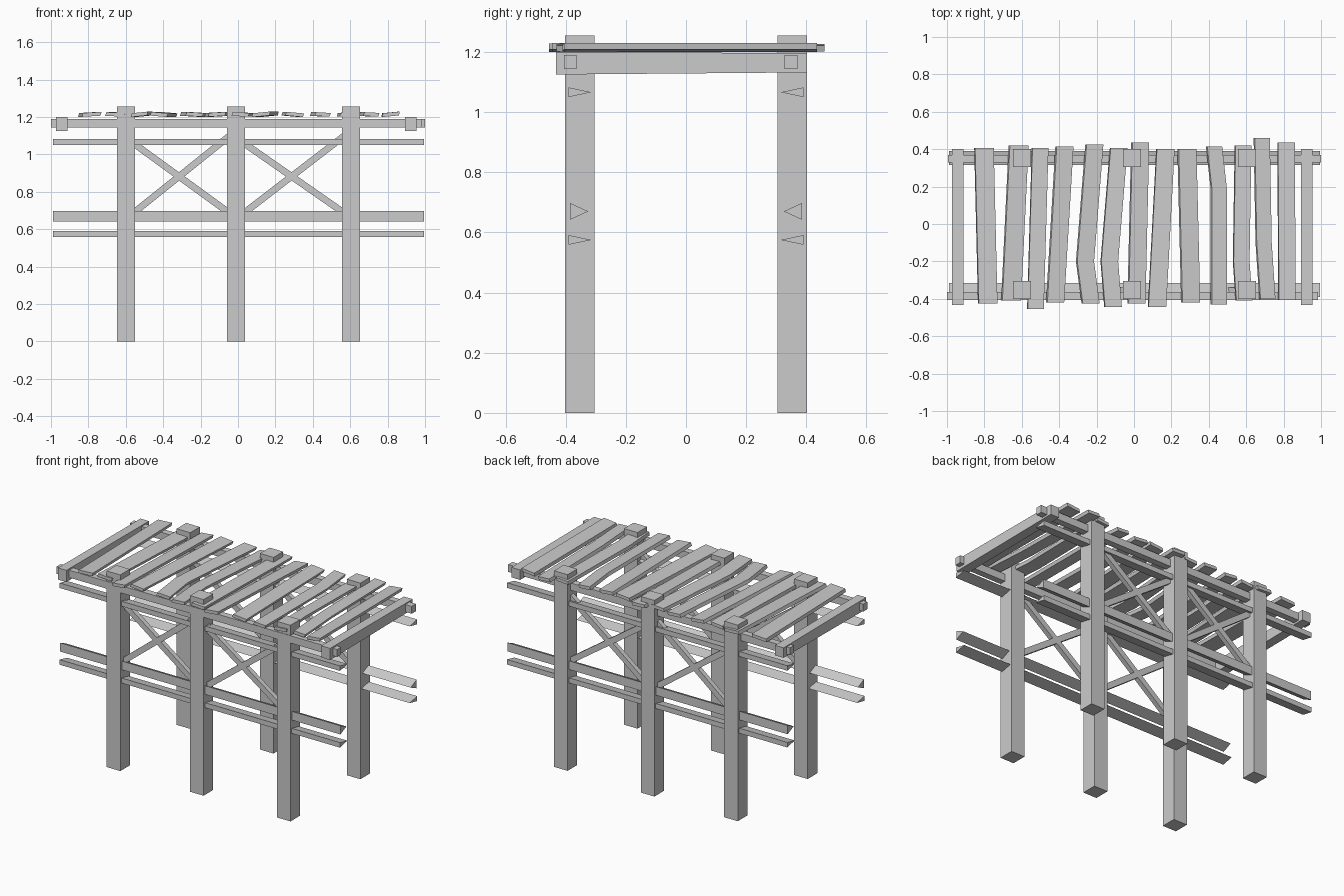
import bpy, bmesh, math
from mathutils import Vector

cube = bpy.data.objects.get("Cube")
if cube:
    bpy.data.objects.remove(cube)

wood = bpy.data.materials.new("grey_wood")
wood.use_nodes = True
GREY = (0.6, 0.6, 0.6, 1)
wood.diffuse_color = GREY
wood.node_tree.nodes["Principled BSDF"].inputs["Base Color"].default_value = GREY


def loft(name, sections):
    """Join equal-sided cross-sections into one closed, flat-faced solid."""
    bm = bmesh.new()
    rings = [[bm.verts.new(p) for p in s] for s in sections]
    n = len(rings[0])
    for a, b in zip(rings, rings[1:]):
        for i in range(n):
            j = (i + 1) % n
            bm.faces.new((a[i], a[j], b[j], b[i]))
    bm.faces.new(rings[0])
    bm.faces.new(rings[-1])
    bmesh.ops.recalc_face_normals(bm, faces=bm.faces)
    mesh = bpy.data.meshes.new(name)
    bm.to_mesh(mesh)
    bm.free()
    mesh.materials.append(wood)
    obj = bpy.data.objects.new(name, mesh)
    bpy.context.collection.objects.link(obj)
    return obj


def box(name, x0, x1, y0, y1, z0, z1):
    ring = [(y0, z0), (y1, z0), (y1, z1), (y0, z1)]
    return loft(name, [[(x, y, z) for y, z in ring] for x in (x0, x1)])


def brace(name, a, b, y, width=0.036, depth=0.03):
    """Flat diagonal bar between two (x, z) points."""
    a, b = Vector((a[0], y, a[1])), Vector((b[0], y, b[1]))
    side = (b - a).normalized().cross(Vector((0, 1, 0))) * width / 2
    out = Vector((0, depth / 2, 0))
    return loft(name, [[p + side + out, p + side - out, p - side - out, p - side + out]
                       for p in (a, b)])


def plank(name, path, width, z, roll, thick=0.02):
    """Worn board following (x, y) points, rolled about its length."""
    c, s = math.cos(roll), math.sin(roll)
    w, t = width / 2, thick / 2
    corners = [(-w, -t), (w, -t), (w + 0.006, t), (-w + 0.006, t)]
    return loft(name, [[(x + u * c - v * s, y, z + u * s + v * c) for u, v in corners]
                       for x, y in path])


POSTS = (-0.6, -0.01, 0.605)
for side, label in ((-1, "front"), (1, "back")):
    # Posts
    for i, x in enumerate(POSTS):
        y0, y1 = sorted((side * 0.305, side * 0.402))
        box(f"{label}_post_{i + 1}", x - 0.048, x + 0.048, y0, y1, 0, 1.255)
    # Three-sided side rails, flat face outwards
    for i, (z, half, outer, tip) in enumerate(((0.575, 0.016, 0.39, 0.315),
                                               (0.67, 0.028, 0.386, 0.325),
                                               (1.066, 0.016, 0.39, 0.315))):
        ring = [(side * outer, z - half), (side * tip, z), (side * outer, z + half)]
        loft(f"{label}_rail_{i + 1}", [[(x, y, h) for y, h in ring] for x in (-0.99, 0.995)])
    # Crossed braces in each bay
    for i, (xa, xb) in enumerate(zip(POSTS, POSTS[1:])):
        brace(f"{label}_brace_down_{i + 1}", (xa + 0.02, 1.075), (xb - 0.02, 0.675), side * 0.355)
        brace(f"{label}_brace_up_{i + 1}", (xa + 0.02, 0.67), (xb + 0.01, 1.135), side * 0.355)

# Deck bearers
box("front_bearer", -1.0, 0.985, -0.405, -0.364, 1.143, 1.19)
box("back_bearer", -0.995, 1.0, 0.328, 0.37, 1.143, 1.19)

# End beams across the deck, slightly tapered
for label, x0, x1 in (("right", -0.972, -0.912), ("left", 0.893, 0.955)):
    loft(f"{label}_end_beam", [
        [(x0, y, z0), (x1, y, z0), (x1, y, z1), (x0, y, z1)]
        for y, z0, z1 in ((-0.433, 1.125, 1.2), (0.402, 1.132, 1.196))])

# Deck planks: front x, front y, back x, back y, width, optional bend (x, y)
PLANKS = [
    (-0.785, -0.425, -0.805, 0.405, 0.10, None),
    (-0.66, -0.41, -0.62, 0.42, 0.10, None),
    (-0.53, -0.455, -0.505, 0.405, 0.086, None),
    (-0.425, -0.42, -0.375, 0.415, 0.09, None),
    (-0.235, -0.425, -0.215, 0.425, 0.09, (-0.265, -0.2)),
    (-0.115, -0.445, -0.085, 0.405, 0.09, (-0.135, -0.2)),
    (0.01, -0.425, 0.03, 0.435, 0.09, None),
    (0.12, -0.445, 0.165, 0.4, 0.095, None),
    (0.3, -0.42, 0.28, 0.4, 0.095, None),
    (0.45, -0.43, 0.425, 0.415, 0.08, (0.45, 0.19)),
    (0.585, -0.41, 0.58, 0.42, 0.085, (0.57, -0.2)),
    (0.71, -0.4, 0.68, 0.46, 0.08, (0.69, -0.1)),
    (0.815, -0.405, 0.81, 0.435, 0.09, None),
]
ROLLS = (0.06, -0.05, 0.1, -0.09, -0.06)
for i, (xf, yf, xb, yb, width, bend) in enumerate(PLANKS):
    path = [(xf, yf)] + ([bend] if bend else []) + [(xb, yb)]
    plank(f"deck_plank_{i + 1}", path, width, 1.214, ROLLS[i % len(ROLLS)])
